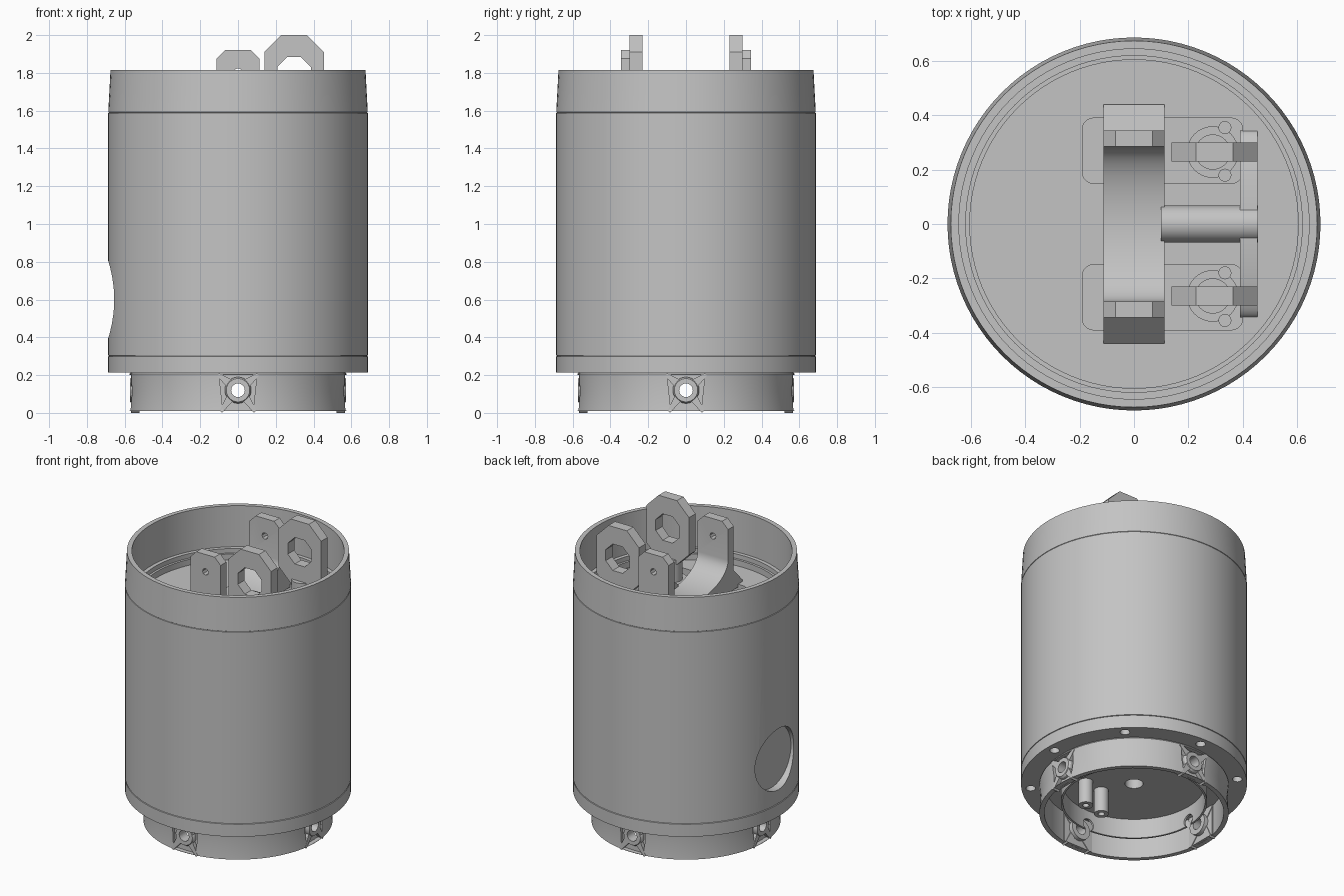
import bpy, bmesh, math
from mathutils import Matrix, Vector

old = bpy.data.objects.get("Cube")
if old:
    bpy.data.objects.remove(old)

grey = bpy.data.materials.new("plain_grey")
grey.use_nodes = True
grey.diffuse_color = (0.55, 0.55, 0.55, 1)
grey.node_tree.nodes["Principled BSDF"].inputs["Base Color"].default_value = (0.55, 0.55, 0.55, 1)


def finish(name, bm, matrix):
    bmesh.ops.remove_doubles(bm, verts=bm.verts, dist=1e-5)
    bm.transform(matrix)
    bmesh.ops.recalc_face_normals(bm, faces=bm.faces)
    if bm.calc_volume(signed=True) < 0:
        bmesh.ops.reverse_faces(bm, faces=bm.faces)
    mesh = bpy.data.meshes.new(name)
    bm.to_mesh(mesh)
    bm.free()
    mesh.materials.append(grey)
    ob = bpy.data.objects.new(name, mesh)
    bpy.context.collection.objects.link(ob)
    return ob


def lathe(name, profile, steps=96, closed=False, matrix=Matrix()):
    """Spin an (r, z) profile about z."""
    bm = bmesh.new()
    vs = [bm.verts.new((r, 0, z)) for r, z in profile]
    pairs = list(zip(vs, vs[1:])) + ([(vs[-1], vs[0])] if closed else [])
    edges = [bm.edges.new(p) for p in pairs]
    bmesh.ops.spin(bm, geom=vs + edges, cent=(0, 0, 0), axis=(0, 0, 1),
                   angle=math.tau, steps=steps)
    return finish(name, bm, matrix)


def prism(name, outline, depth, matrix):
    """Extrude a flat outline by depth, centred, then place it."""
    bm = bmesh.new()
    low, high = ([bm.verts.new((a, b, z)) for a, b in outline] for z in (-depth / 2, depth / 2))
    bm.faces.new(low)
    bm.faces.new(high)
    n = len(outline)
    for i in range(n):
        j = (i + 1) % n
        bm.faces.new((low[i], low[j], high[j], high[i]))
    return finish(name, bm, matrix)


def holed_plate(name, outer, inner, depth, matrix):
    """Plate between an outer and an inner loop with matching points."""
    bm = bmesh.new()
    loops = [[bm.verts.new((a, b, z)) for a, b in loop]
             for loop, z in ((outer, -depth / 2), (outer, depth / 2),
                             (inner, depth / 2), (inner, -depth / 2))]
    n = len(outer)
    for p, q in zip(loops, loops[1:] + loops[:1]):
        for i in range(n):
            j = (i + 1) % n
            bm.faces.new((p[i], p[j], q[j], q[i]))
    return finish(name, bm, matrix)


def rod(name, r, a, b, steps=32):
    a, b = Vector(a), Vector(b)
    bm = bmesh.new()
    bmesh.ops.create_cone(bm, cap_ends=True, segments=steps, radius1=r, radius2=r,
                          depth=(b - a).length)
    turn = (b - a).to_track_quat('Z', 'Y').to_matrix().to_4x4()
    return finish(name, bm, Matrix.Translation((a + b) / 2) @ turn)


def cut(ob, *cutters):
    for c in cutters:
        m = ob.modifiers.new("cut", 'BOOLEAN')
        m.operation, m.solver, m.object = 'DIFFERENCE', 'EXACT', c
        bpy.context.view_layer.objects.active = ob
        bpy.ops.object.modifier_apply(modifier=m.name)
        bpy.data.objects.remove(c)


def smooth(ob):
    bpy.ops.object.select_all(action='DESELECT')
    ob.select_set(True)
    bpy.context.view_layer.objects.active = ob
    bpy.ops.object.shade_smooth_by_angle(angle=math.radians(30))


def rounded(x0, x1, y0, y1, r):
    pts = []
    for i, (cx, cy) in enumerate([(x1-r, y1-r), (x0+r, y1-r), (x0+r, y0+r), (x1-r, y0+r)]):
        for k in range(6):
            a = math.pi / 2 * (i + k / 5)
            pts.append((cx + r * math.cos(a), cy + r * math.sin(a)))
    return pts


T = Matrix.Translation
SIDE = Matrix.Rotation(math.pi / 2, 4, 'X')     # outline (x, z), depth along y
ALONG_X = Matrix(((0, 0, 1, 0), (1, 0, 0, 0), (0, 1, 0, 0), (0, 0, 0, 1)))  # outline (y, z)

# Main can: base flange, wall, tapered collar, stepped seat and floor
body = lathe("body_shell", [
    (0, .29), (.055, .29), (.055, .215), (.687, .215), (.687, .299), (.682, .301), (.682, .303),
    (.687, .305), (.687, 1.587), (.684, 1.589), (.684, 1.59), (.687, 1.592), (.675, 1.815),
    (.645, 1.815), (.645, 1.54), (.62, 1.54), (.62, 1.51), (.605, 1.51), (.605, 1.47), (0, 1.47)])
# Round side recess
cut(body, rod("recess_cutter", .205, (-.8, 0, .6), (-.635, 0, .6), 48))
# Bolt holes under the flange
for i in range(8):
    a = math.tau * i / 8
    x, y = .63 * math.cos(a), .63 * math.sin(a)
    cut(body, rod("bolt_cutter", .03, (x, y, .1), (x, y, .26), 16))
# Two floor pockets
for s in (-1, 1):
    cut(body, prism("pocket_cutter", rounded(-.19, .4, -.12, .12, .04), .4, T((0, s * .27, 1.55))))
smooth(body)

# Lower skirt with four strutted ports
skirt = lathe("lower_skirt", [(.575, .01), (.568, .11), (.575, .205), (.56, .225), (.545, .225),
                              (.545, .01)], closed=True)
ports = [Matrix.Rotation(math.tau * i / 4, 4, 'Z') for i in range(4)]
for turn in ports:
    cut(skirt, prism("port_cutter", [(-.08, .012), (.08, .012), (.1, .2), (-.1, .2)], .2,
                     turn @ T((.56, 0, 0)) @ ALONG_X))
smooth(skirt)
for turn in ports:
    axis = turn @ T((.5, 0, .12)) @ Matrix.Rotation(math.pi / 2, 4, 'Y')
    ring = lathe("port_boss", [(.036, 0), (.07, 0), (.07, .06), (.062, .072), (.036, .072)],
                 24, True, axis)
    smooth(ring)
    plate = prism("port_back_plate", [(-.11, .01), (.11, .01), (.11, .215), (-.11, .215)], .015,
                  turn @ T((.535, 0, 0)) @ ALONG_X)
    hole = [turn @ Vector((x, 0, .12)) for x in (.4, .6)]
    cut(plate, rod("port_hole_cutter", .036, *hole, 24))
    for sy, top in ((-1, .21), (1, .21), (-1, 0), (1, 0)):
        end = .1 if top else .085
        prism("port_strut", [(sy * .045, .12), (sy * .02, .17 if top else .07),
                             (sy * end, top), (sy * (end + .012), top + (-.012 if top else .012))],
              .045, turn @ T((.545, 0, 0)) @ ALONG_X)

# Inner ring, pierced in line with the ports, and posts under the base
inner = lathe("base_inner_ring", [(.445, .22), (.445, .085), (.432, .085), (.432, .22)],
              closed=True)
for turn in ports:
    cut(inner, rod("ring_hole_cutter", .04, turn @ Vector((.35, 0, .12)),
                   turn @ Vector((.5, 0, .12)), 24))
smooth(inner)
for x, y in ((.24, -.17), (.1, -.19)):
    smooth(lathe("base_post", [(.02, .22), (.02, .05), (.045, .05), (.045, .22)], 24, True,
                 T((x, y, 0))))

# Saddle: upright tabs, sloped feet and a curved trough between them
half = [(.44, 1.45), (.44, 1.48), (.345, 1.58), (.345, 1.92), (.285, 1.92), (.285, 1.67)]
curve = [(.285 * math.cos(a), 1.67 - .15 * math.sin(a))
         for a in (math.pi * k / 24 for k in range(1, 24))]
saddle = prism("saddle", half + curve + [(-y, z) for y, z in reversed(half)], .225, ALONG_X)
for s in (-1, 1):                               # pin holes and chamfered tab corners
    cut(saddle, rod("pin_cutter", .022, (0, s * .2, 1.803), (0, s * .5, 1.803), 8))
    for y in (-.315, .315):
        cut(saddle, prism("chamfer_cutter", [(-.05, -.05), (.05, -.05), (.05, .05), (-.05, .05)], .2,
                          T((s * .127, y, 1.932)) @ Matrix.Rotation(math.pi / 4, 4, 'Y') @ SIDE))
smooth(saddle)

# Eye lugs standing on studs in the pockets
w, c = .158, .09
lug_outline = [(w, 1.91), (w - c, 2), (c - w, 2), (-w, 1.91),
               (-w, 1.66), (c - w, 1.57), (w - c, 1.57), (w, 1.66)]
eye = [(.096 * math.cos(a), 1.795 + .096 * math.sin(a))
       for a in (math.tau * (k + .5) / 8 for k in range(8))]
for s in (-1, 1):
    holed_plate("eye_lug", lug_outline, eye, .07, T((.297, s * .265, 0)) @ SIDE)
    smooth(rod("lug_stud", .065, (.29, s * .265, 1.33), (.29, s * .265, 1.6)))
    smooth(lathe("stud_collar", [(.06, 1.34), (.095, 1.34), (.095, 1.45), (.06, 1.45)], 32, True,
                 T((.29, s * .265, 0))))
    for y in (.18, .355):
        smooth(rod("pocket_bolt", .024, (.335, s * y, 1.34), (.335, s * y, 1.46), 16))

# Arched cross bar and the rod joining it to the saddle
arch = [(.345 * math.cos(a), 1.46 + .085 * math.sin(a)) for a in
        (math.pi * k / 24 for k in range(25))]
smooth(prism("cross_bar", arch, .065, T((.423, 0, 0)) @ ALONG_X))
smooth(rod("link_rod", .068, (.1, 0, 1.5), (.456, 0, 1.5)))
